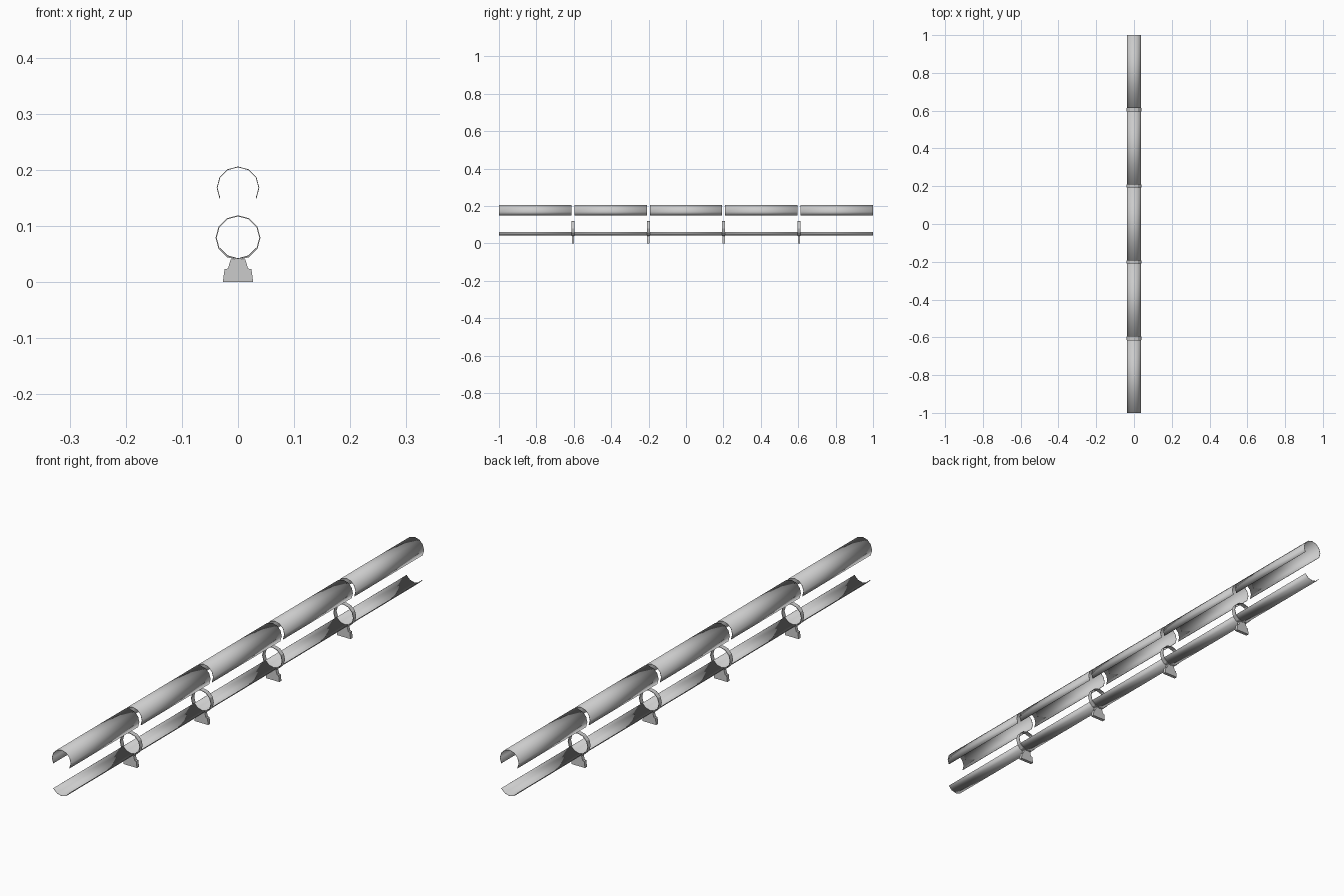
import bpy, bmesh, math

if "Cube" in bpy.data.objects:
    bpy.data.objects.remove(bpy.data.objects["Cube"])

grey = bpy.data.materials.new("light_grey")
grey.diffuse_color = (0.6, 0.6, 0.6, 1)
grey.use_nodes = True
grey.node_tree.nodes["Principled BSDF"].inputs["Base Color"].default_value = grey.diffuse_color

PERIOD, COVER = 0.4032, 0.3872       # spacing and length of the pipe sections
RING_Z, COVER_Z = 0.079, 0.168       # axis heights of the lower and raised parts


def extrude(name, faces_2d, y0, y1, smooth):
    """Extrude xz polygons along y, welding shared edges into one solid."""
    bm = bmesh.new()
    for poly in faces_2d:
        bm.faces.new([bm.verts.new((x, y0, z)) for x, z in poly])
    bmesh.ops.remove_doubles(bm, verts=bm.verts, dist=1e-5)
    ext = bmesh.ops.extrude_face_region(bm, geom=bm.faces[:], use_keep_orig=True)
    verts = [g for g in ext["geom"] if isinstance(g, bmesh.types.BMVert)]
    bmesh.ops.translate(bm, verts=verts, vec=(0, y1 - y0, 0))
    bmesh.ops.recalc_face_normals(bm, faces=bm.faces)
    for f in bm.faces:
        f.smooth = smooth
    me = bpy.data.meshes.new(name)
    bm.to_mesh(me)
    bm.free()
    me.materials.append(grey)
    ob = bpy.data.objects.new(name, me)
    bpy.context.collection.objects.link(ob)
    return ob


def arc(r_out, r_in, cz, first, last):
    """Thin arc of a 12-sided tube; steps of 30 degrees clockwise from the top."""
    def p(r, i):
        a = math.radians(30 * (i % 12))
        return (r * math.sin(a), cz + r * math.cos(a))
    return [[p(r_out, i), p(r_out, i + 1), p(r_in, i + 1), p(r_in, i)]
            for i in range(first, last)]


# raised covers and lower trough sections
for i in range(5):
    c = (i - 2) * PERIOD
    extrude(f"pipe_cover_{i}", arc(0.038, 0.0365, COVER_Z, -4, 4),
            c - COVER / 2, c + COVER / 2, True)
    y0 = -1 if i == 0 else c - PERIOD / 2
    y1 = 1 if i == 4 else c + PERIOD / 2
    extrude(f"pipe_trough_{i}", arc(0.038, 0.0365, RING_Z, 4, 8), y0, y1, True)

# clamp rings with flared feet
half = [(0.027, 0), (0.024, 0.023), (0.018, 0.024), (0.013, 0.0405)]
foot = half + [(-x, z) for x, z in reversed(half)]
for i in range(4):
    c = (i - 1.5) * PERIOD
    extrude(f"clamp_ring_{i}", arc(0.040, 0.038, RING_Z, 0, 12),
            c - 0.008, c + 0.008, False)
    extrude(f"clamp_foot_{i}", [foot], c - 0.006, c + 0.006, False)
